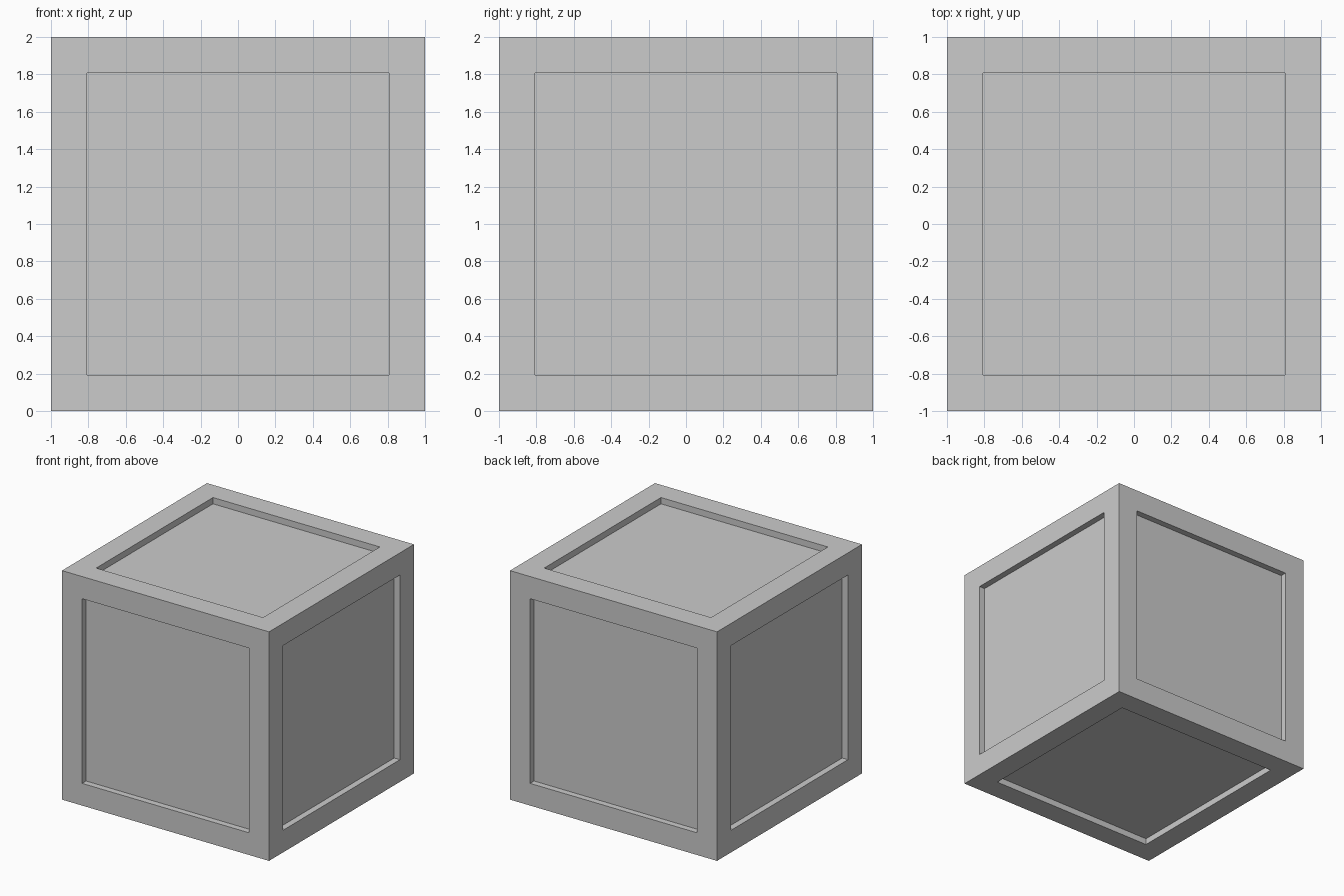
import bpy, bmesh

if "Cube" in bpy.data.objects:
    bpy.data.objects.remove(bpy.data.objects["Cube"])

SIZE = 2.0      # cube edge length
FRAME = 0.274   # width of the border around each panel
DEPTH = 0.055   # panel recess depth

# Crate: cube with a straight-walled recessed panel on every side
bm = bmesh.new()
bmesh.ops.create_cube(bm, size=SIZE)
bmesh.ops.translate(bm, vec=(0, 0, SIZE / 2), verts=bm.verts)
panels = bm.faces[:]
bmesh.ops.inset_individual(bm, faces=panels, thickness=FRAME, depth=0)

# Push each panel straight inwards
for panel in panels:
    normal = panel.normal.copy()
    new = bmesh.ops.extrude_discrete_faces(bm, faces=[panel])["faces"][0]
    bmesh.ops.translate(bm, vec=-normal * DEPTH, verts=new.verts)

bm.normal_update()
mesh = bpy.data.meshes.new("panelled_crate")
bm.to_mesh(mesh)
bm.free()
crate = bpy.data.objects.new("panelled_crate", mesh)
bpy.context.collection.objects.link(crate)
